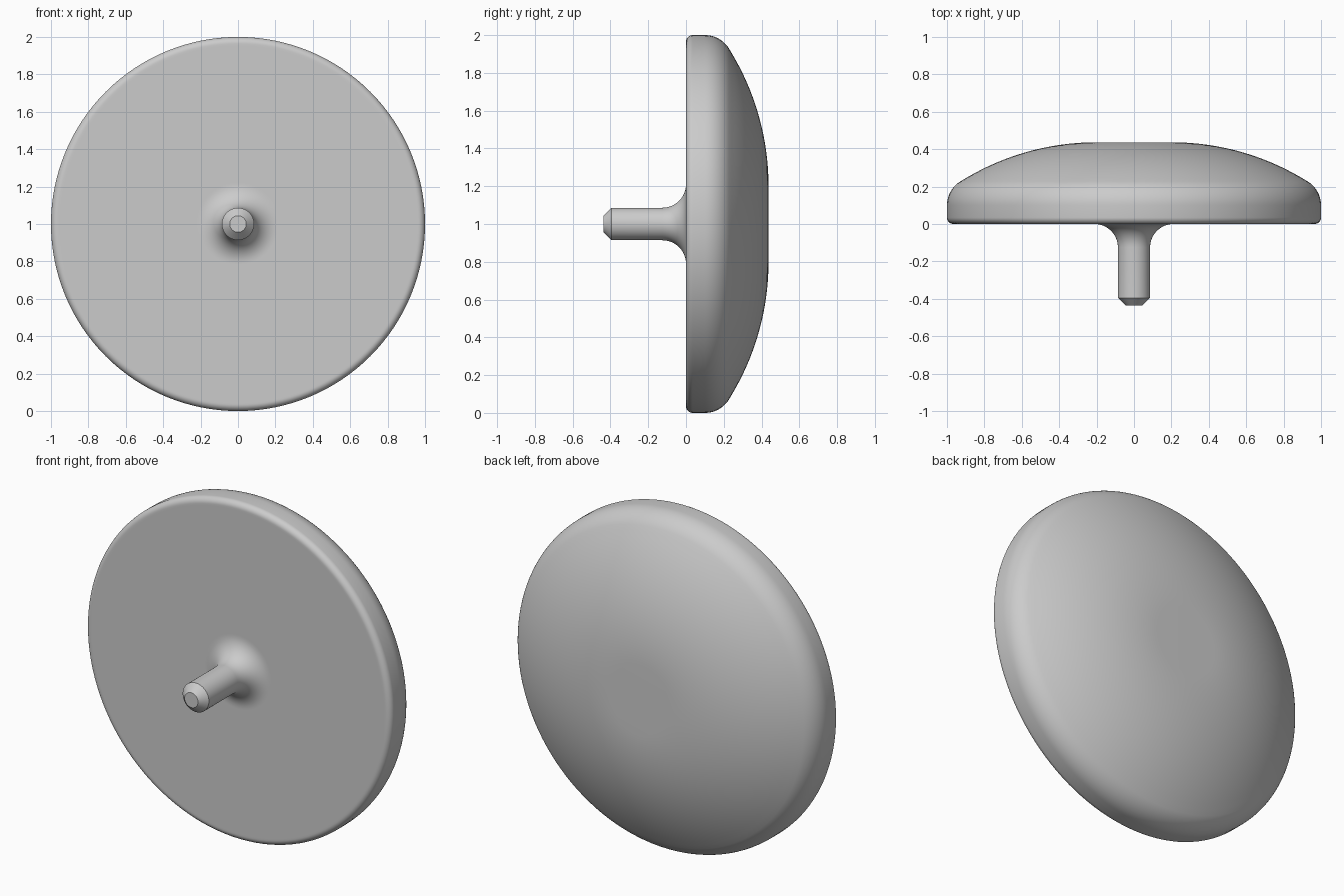
import bpy
import bmesh
from math import sin, cos, pi, radians, atan
from mathutils import Vector

STEPS = 128

cube = bpy.data.objects.get("Cube")
if cube:
    bpy.data.objects.remove(cube, do_unlink=True)


def arc(centre_r, centre_y, radius, start, end, count):
    """Points (radius from axis, y) along an arc, angles in degrees."""
    points = []
    for i in range(count + 1):
        a = radians(start + (end - start) * i / count)
        points.append((centre_r + radius * cos(a), centre_y + radius * sin(a)))
    return points


def turned(name, profile, material):
    """Spin a profile about the horizontal y axis at z = 1."""
    bm = bmesh.new()
    verts = [bm.verts.new((r, y, 1)) for r, y in profile]
    edges = [bm.edges.new(pair) for pair in zip(verts, verts[1:])]
    bmesh.ops.spin(bm, geom=verts + edges, cent=(0, 0, 1), axis=(0, 1, 0),
                   angle=2 * pi, steps=STEPS, dvec=Vector())
    bmesh.ops.remove_doubles(bm, verts=bm.verts, dist=0.0001)
    bmesh.ops.recalc_face_normals(bm, faces=bm.faces)
    mesh = bpy.data.meshes.new(name)
    bm.to_mesh(mesh)
    bm.free()
    mesh.materials.append(material)
    obj = bpy.data.objects.new(name, mesh)
    bpy.context.collection.objects.link(obj)
    bpy.ops.object.select_all(action='DESELECT')
    obj.select_set(True)
    bpy.context.view_layer.objects.active = obj
    bpy.ops.object.shade_smooth_by_angle(angle=radians(30))
    return obj


grey = bpy.data.materials.new("plain grey")
grey.use_nodes = True
colour = (0.6, 0.6, 0.6, 1)
grey.diffuse_color = colour
grey.node_tree.nodes["Principled BSDF"].inputs["Base Color"].default_value = colour

half_depth = 0.437
pin_r = 0.086
fillet = 0.125
edge_r = 0.035
shoulder_r = 0.15
shoulder_y = 0.10
crown_r = 0.2

# Chamfered pin with a flared root
profile = [(0, -half_depth), (0.044, -half_depth), (pin_r, -0.395)]
profile += arc(pin_r + fillet, -fillet, fillet, 180, 90, 12)

# Flat front face and its small rounded rim
profile += [(0.22, 0), (0.6, 0), (0.955, 0)]
profile += arc(1 - edge_r, edge_r, edge_r, -90, 0, 8)

# Rounded shoulder, running tangent into the domed back
slope = radians(32.2)
shoulder = arc(1 - shoulder_r, shoulder_y, shoulder_r, 0, 90 - 32.2, 12)
profile += shoulder
end_r, end_y = shoulder[-1]
dome_r = (end_r - crown_r) / sin(slope)
dome = arc(crown_r, half_depth - dome_r, dome_r, 90 - 32.2, 90, 24)
profile += dome[1:] + [(0, half_depth)]

turned("domed_disc_with_pin", profile, grey)
